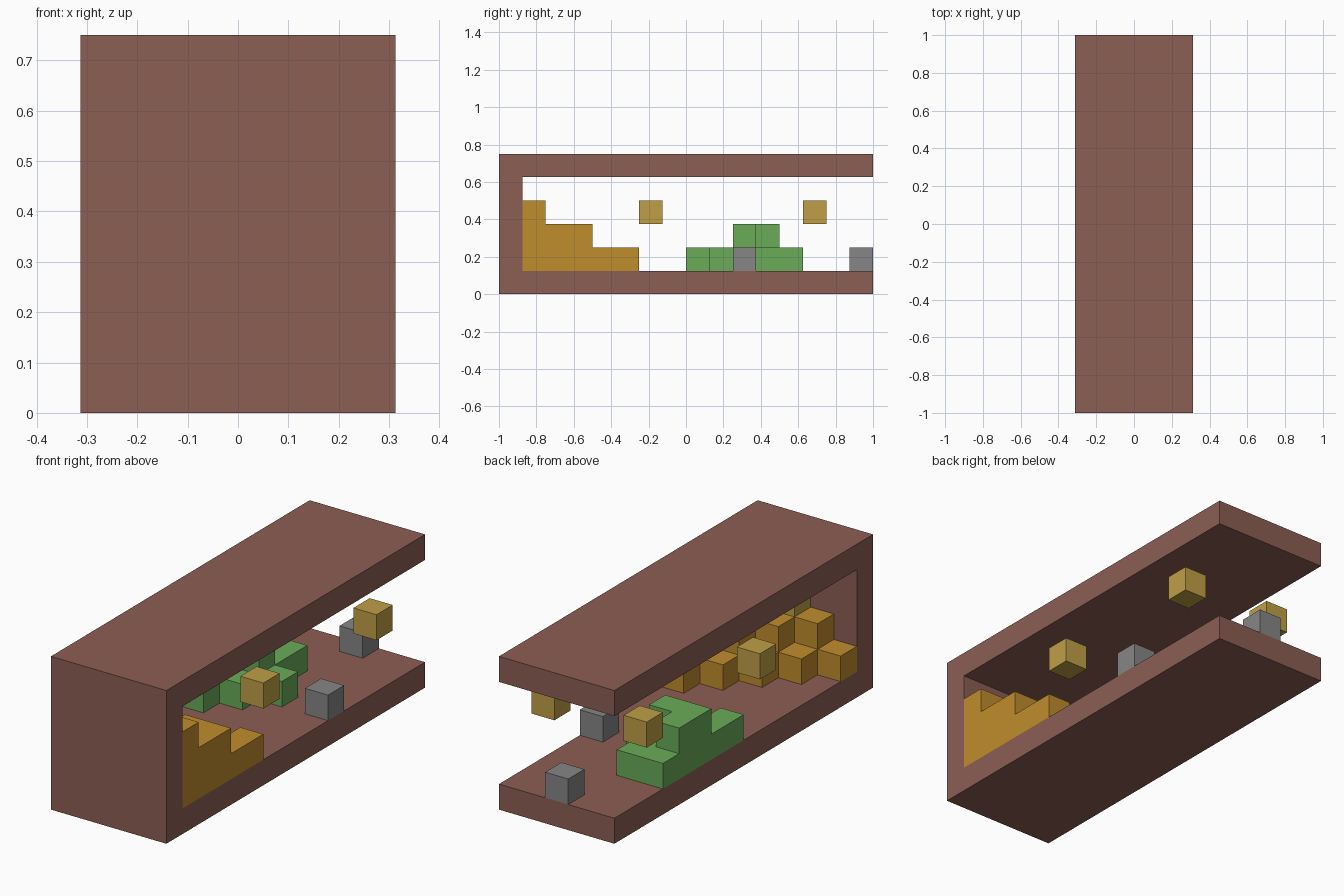
import bpy, bmesh
from mathutils import Vector

U = 0.125                      # edge of one block
ORIGIN = Vector((-2.5 * U, -1.0, 0.0))

if "Cube" in bpy.data.objects:
    bpy.data.objects.remove(bpy.data.objects["Cube"], do_unlink=True)


def material(name, srgb):
    lin = [((c / 255 + 0.055) / 1.055) ** 2.4 for c in srgb] + [1.0]
    m = bpy.data.materials.new(name)
    m.use_nodes = True
    m.diffuse_color = lin
    m.node_tree.nodes["Principled BSDF"].inputs["Base Color"].default_value = lin
    return m


brown = material("brown_earth", (140, 94, 84))
amber = material("amber_blocks", (192, 140, 45))
green = material("green_blocks", (106, 172, 88))
gold = material("gold_blocks", (191, 159, 70))
grey = material("grey_stone", (134, 134, 134))


def span(x, y, z):
    """All cells in three half-open ranges."""
    return {(i, j, k) for i in range(*x) for j in range(*y) for k in range(*z)}


def blocks(name, cells, mat):
    """One mesh of joined blocks, with the hidden inner faces left out."""
    bm = bmesh.new()
    for cell in cells:
        for axis in range(3):
            for side in (0, 1):
                near = list(cell)
                near[axis] += 2 * side - 1
                if tuple(near) in cells:
                    continue
                a, b = (axis + 1) % 3, (axis + 2) % 3
                ring = []
                for da, db in ((0, 0), (1, 0), (1, 1), (0, 1)):
                    p = list(cell)
                    p[axis] += side
                    p[a] += da
                    p[b] += db
                    ring.append(bm.verts.new(ORIGIN + Vector(p) * U))
                bm.faces.new(ring if side else ring[::-1])
    bmesh.ops.remove_doubles(bm, verts=bm.verts, dist=U / 100)
    bmesh.ops.dissolve_limit(bm, angle_limit=0.01, verts=bm.verts, edges=bm.edges)
    mesh = bpy.data.meshes.new(name)
    bm.to_mesh(mesh)
    bm.free()
    mesh.materials.append(mat)
    obj = bpy.data.objects.new(name, mesh)
    bpy.context.collection.objects.link(obj)


# Open-sided tunnel: floor, roof and closed front end
blocks("tunnel_shell",
       span((0, 5), (0, 16), (0, 1)) | span((0, 5), (0, 16), (5, 6))
       | span((0, 5), (0, 1), (0, 6)), brown)

# Stepped heap against the front wall: depth of each row, layer by layer
heap = set()
for layer, depths in enumerate([(1, 2, 3, 4, 5), (0, 1, 2, 3, 3), (0, 0, 0, 1, 1)], 1):
    for row, depth in enumerate(depths):
        heap |= span((row, row + 1), (1, depth + 1), (layer, layer + 1))
blocks("stepped_heap", heap, amber)

# Green mound: width of each slice along the tunnel
mound = set()
for layer, start, widths in ((1, 8, (1, 2, 3, 2, 2)), (2, 10, (2, 1))):
    for n, width in enumerate(widths):
        mound |= span((0, width), (start + n, start + n + 1), (layer, layer + 1))
blocks("green_mound", mound, green)

# Floating gold blocks in pairs, and one on the heap
for y, place in ((6, "front"), (13, "back")):
    for x, side in ((0, "right"), (4, "left")):
        blocks(f"floating_block_{place}_{side}", {(x, y, 3)}, gold)
blocks("heap_top_block", {(2, 1, 3)}, gold)

# Stones on the floor
blocks("stone_middle", {(4, 10, 1)}, grey)
blocks("stone_back", {(2, 15, 1)}, grey)
